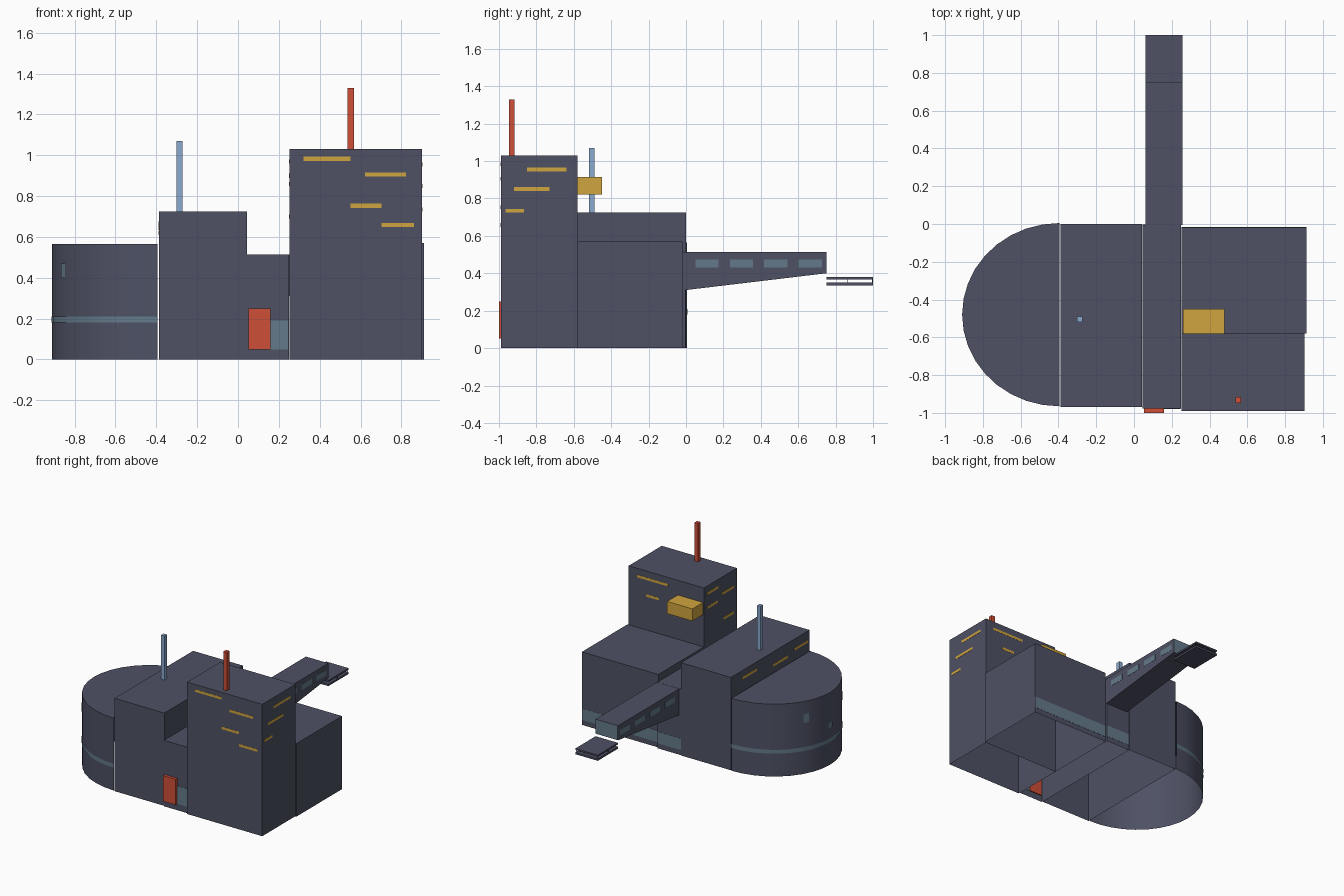
import bpy
import bmesh
from math import sin, cos, radians

default_cube = bpy.data.objects.get("Cube")
if default_cube:
    bpy.data.objects.remove(default_cube, do_unlink=True)


def make_material(name, red, green, blue):
    """Flat material from display colour values, stored as linear."""
    linear = [(((c / 255) + 0.055) / 1.055) ** 2.4 for c in (red, green, blue)]
    colour = (*linear, 1.0)
    material = bpy.data.materials.new(name)
    material.use_nodes = True
    material.diffuse_color = colour
    shader = next(n for n in material.node_tree.nodes if n.type == "BSDF_PRINCIPLED")
    shader.inputs["Base Color"].default_value = colour
    shader.inputs["Roughness"].default_value = 0.8
    return material


WALL = make_material("slate_wall", 78, 81, 100)
GLASS = make_material("dim_glass", 100, 122, 138)
LIGHT = make_material("amber_light", 208, 165, 62)
RED = make_material("signal_red", 206, 78, 55)
BLUE = make_material("mast_blue", 138, 170, 208)


def finish(bm, name, material):
    mesh = bpy.data.meshes.new(name)
    bm.to_mesh(mesh)
    bm.free()
    mesh.materials.append(material)
    obj = bpy.data.objects.new(name, mesh)
    bpy.context.collection.objects.link(obj)
    return obj


def box(name, xs, ys, zs, material=WALL, back_bottom=None, open_below=False):
    """Box from its bounds; back_bottom lifts the lower rear edge."""
    bm = bmesh.new()
    bmesh.ops.create_cube(bm, size=1)
    if open_below:
        floor = [f for f in bm.faces if f.normal.z < -0.5]
        bmesh.ops.delete(bm, geom=floor, context="FACES_ONLY")
    for v in bm.verts:
        bottom_rear = v.co.z < 0 < v.co.y
        v.co = [span[int(c > 0)] for span, c in zip((xs, ys, zs), v.co)]
        if bottom_rear and back_bottom is not None:
            v.co.z = back_bottom
    return finish(bm, name, material)


THIN = 0.0015


def plate(name, axis, face, along, zs, material):
    """Thin panel lying on a wall at the given x or y position."""
    depth = (face - THIN, face + THIN)
    spans = (depth, along) if axis == "x" else (along, depth)
    return box(name, *spans, zs, material)


def strips(name, axis, face, rows):
    """Row of slim lit windows: start, end and lower edge of each."""
    for i, (start, end, low) in enumerate(rows):
        plate(f"{name}_{i + 1}", axis, face, (start, end), (low, low + 0.02), LIGHT)


def arc_wall(name, angles, steps, zs, material=WALL, grow=0.0, roof=False):
    """Curved wall on the rounded hall, open below, with an optional roof."""
    bm = bmesh.new()
    rings = []
    for z in zs:
        ring = []
        for i in range(steps + 1):
            a = radians(angles[0] + (angles[1] - angles[0]) * i / steps)
            ring.append(bm.verts.new((-0.395 - (0.515 + grow) * cos(a),
                                      -0.48 + (0.485 + grow) * sin(a), z)))
        rings.append(ring)
    low, high = rings
    for i in range(steps):
        face = bm.faces.new((low[i], low[i + 1], high[i + 1], high[i]))
        face.smooth = True
    if roof:
        bm.faces.new(high)
        for i in range(steps):
            bm.edges.get((high[i], high[i + 1])).smooth = False
    bm.normal_update()
    for face in bm.faces:
        n = face.normal
        if n.z < -0.5 or (abs(n.z) < 0.5 and n.x > 0):
            face.normal_flip()
    return finish(bm, name, material)


# Main building blocks, hollow and open below
box("tower", (0.252, 0.902), (-0.989, -0.581), (0, 1.03), open_below=True)
box("rear_block", (0.252, 0.912), (-0.58, -0.018), (0, 0.57), open_below=True)
box("middle_block", (-0.388, 0.043), (-0.97, 0), (0, 0.725), open_below=True)
box("corridor", (0.045, 0.25), (-0.977, -0.004), (0, 0.515), open_below=True)

# Rounded hall with its band and small windows
arc_wall("round_hall", (-90, 90), 18, (0, 0.565), roof=True)
arc_wall("round_hall_band", (-90, 90), 18, (0.18, 0.21), GLASS, 0.004)
for side, angle in (("left", 27), ("right", -27)):
    arc_wall(f"hall_window_{side}", (angle - 2.5, angle + 2.5), 1, (0.4, 0.47), GLASS, 0.004)
arc_wall("hall_window_end", (-3, 3), 1, (0.29, 0.33), GLASS, 0.004)

# Entrance and ground floor glazing
box("door", (0.052, 0.16), (-1.0, -0.97), (0.05, 0.25), RED)
plate("entrance_glass", "y", -0.977, (0.16, 0.245), (0.05, 0.19), GLASS)
plate("corridor_back_glass", "y", -0.004, (0.045, 0.25), (0.04, 0.13), GLASS)
plate("rear_block_glass", "y", -0.018, (0.252, 0.912), (0.04, 0.13), GLASS)

# Raised arm, its windows and glazed end
box("arm", (0.062, 0.256), (-0.004, 0.75), (0.31, 0.514), back_bottom=0.4)
for i in range(4):
    start = 0.05 + i * 0.184
    for side, face in (("left", 0.256), ("right", 0.062)):
        plate(f"arm_window_{side}_{i + 1}", "x", face, (start, start + 0.125),
              (0.43, 0.475), GLASS)
plate("arm_end_glass", "y", 0.75, (0.064, 0.254), (0.402, 0.512), GLASS)

# Landing platform: two slabs held by slim posts
box("platform_top", (0.062, 0.256), (0.75, 1.0), (0.368, 0.38))
box("platform_base", (0.062, 0.256), (0.75, 1.0), (0.335, 0.35))
for i, y in enumerate((0.865, 0.997)):
    for side, x in (("left", 0.25), ("right", 0.068)):
        box(f"platform_post_{side}_{i + 1}", (x - THIN, x + THIN),
            (y - THIN, y + THIN), (0.35, 0.368))

# Masts and the amber balcony
box("blue_mast", (-0.301, -0.273), (-0.519, -0.489), (0.72, 1.07), BLUE)
box("red_mast", (0.537, 0.567), (-0.947, -0.916), (1.02, 1.33), RED)
box("balcony", (0.26, 0.478), (-0.582, -0.45), (0.82, 0.915), LIGHT)

# Lit window strips
strips("tower_front_light", "y", -0.989, [
    (0.322, 0.552, 0.973), (0.622, 0.822, 0.895), (0.552, 0.702, 0.743), (0.702, 0.862, 0.648)])
strips("tower_left_light", "x", 0.902, [
    (-0.85, -0.64, 0.945), (-0.92, -0.73, 0.84), (-0.965, -0.865, 0.725)])
strips("tower_back_light", "y", -0.581, [(0.56, 0.83, 0.96), (0.64, 0.75, 0.83)])
strips("tower_right_light", "x", 0.252, [
    (-0.76, -0.62, 0.96), (-0.95, -0.8, 0.89), (-0.75, -0.62, 0.85), (-0.95, -0.82, 0.69)])
strips("middle_block_light", "x", -0.388, [
    (-0.32, -0.14, 0.655), (-0.7, -0.52, 0.61), (-0.95, -0.78, 0.635)])
